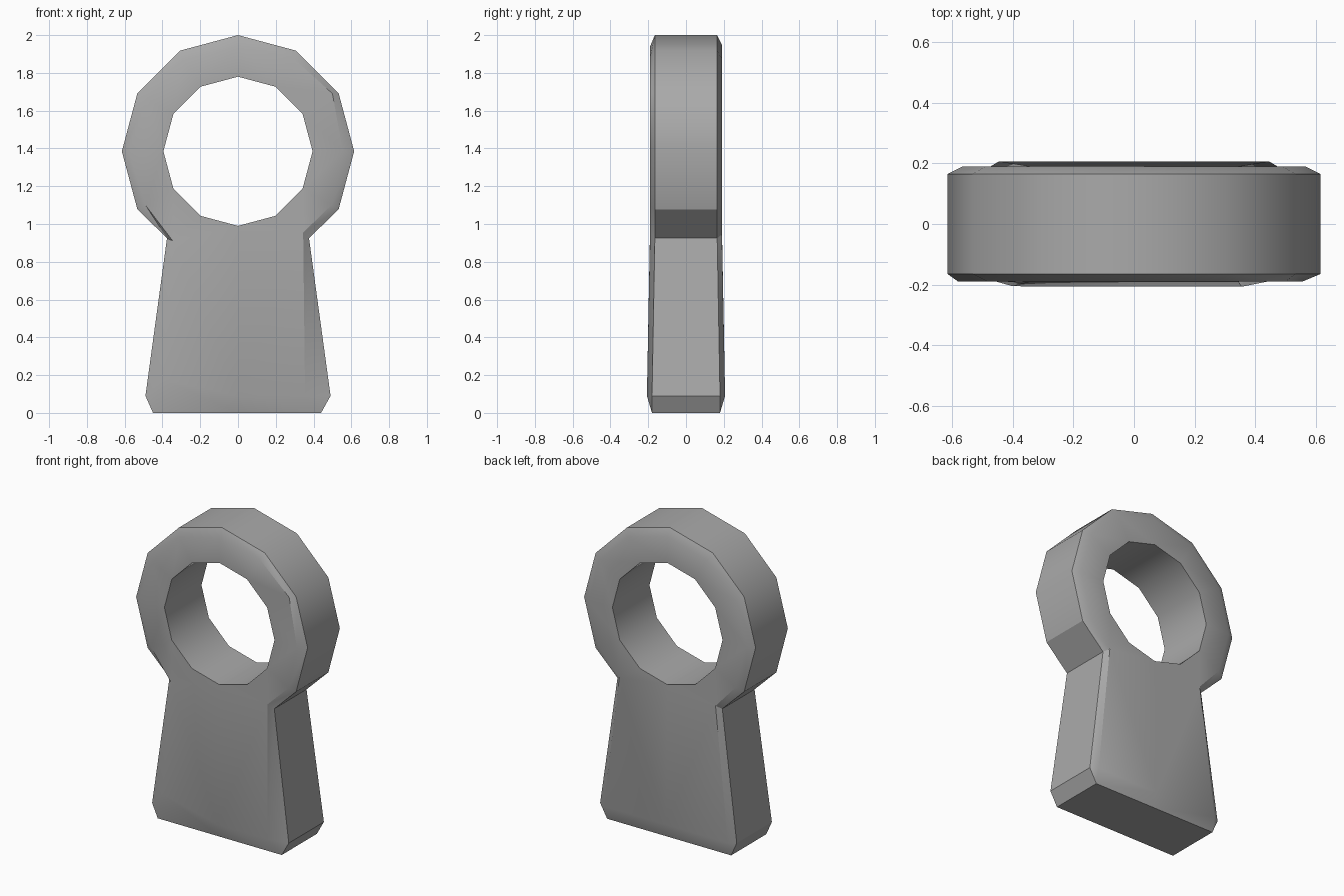
import bpy, bmesh, math

cube = bpy.data.objects.get("Cube")
if cube:
    bpy.data.objects.remove(cube, do_unlink=True)

RING_Z = 1.385


def arc(radius, degrees):
    return [(radius * math.cos(math.radians(a)), RING_Z + radius * math.sin(math.radians(a)))
            for a in degrees]


def rim_depth(z):
    return 0.165 + 0.015 * min(1, max(0, (0.925 - z) / 0.835))


def face_depth(z):
    return 0.19 + 0.017 * min(1, max(0, (0.96 - z) / 0.87))


# Outline of the eye and flared shank, clockwise from lower left of the eye
outer_ring = range(210, -31, -30)
rim = arc(0.615, outer_ring) + [
    (0.376, 0.925), (0.49, 0.09), (0.44, 0), (0, 0),
    (-0.45, 0), (-0.49, 0.09), (-0.376, 0.925)]

# Inner edge of the hand-cut chamfer on the front, with a chipped lower corner
front = [(-0.49, 1.10), (-0.58, RING_Z), (-0.48, 1.66), (-0.29, 1.87), (0, 1.94),
         (0.29, 1.88), (0.5, 1.69), (0.555, RING_Z), (0.495, 1.10),
         (0.345, 0.955), (0.355, 0.09), (0.355, 0.09), (0, 0.09),
         (-0.4, 0.18), (-0.4, 0.18), (-0.345, 0.91)]

# Regular chamfer on the back
back = arc(0.565, outer_ring) + [
    (0.345, 0.945), (0.445, 0.09), (0.445, 0.09), (0, 0.09),
    (-0.445, 0.09), (-0.445, 0.09), (-0.345, 0.945)]

hole = arc(0.395, range(0, 360, 30))

bm = bmesh.new()


def loop(points, depth, side):
    return [bm.verts.new((x, side * depth(z), z)) for x, z in points]


def bridge(a, b):
    for i in range(len(a)):
        j = (i + 1) % len(a)
        bm.faces.new((a[i], a[j], b[j], b[i]))


def chamfer(a, b):
    for i in range(len(a)):
        j = (i + 1) % len(a)
        bm.faces.new((a[i], a[j], b[j]))
        if b[i] is not b[j]:
            bm.faces.new((a[i], b[j], b[i]))


# Outer wall, hole wall and both chamfers
rims, holes = [], []
for side, inner in ((-1, front), (1, back)):
    rims.append(loop(rim, rim_depth, side))
    holes.append(loop(hole, face_depth, side))
    chamfer(rims[-1], loop(inner, face_depth, side))
bridge(*rims)
bridge(*holes)
bmesh.ops.remove_doubles(bm, verts=bm.verts[:], dist=0.0005)

# Large front and back faces around the hole
for side in (-1, 1):
    edges = [e for e in bm.edges if e.is_boundary and e.verts[0].co.y * side > 0]
    bmesh.ops.triangle_fill(bm, edges=edges, use_beauty=True, normal=(0, side, 0))
bmesh.ops.recalc_face_normals(bm, faces=bm.faces[:])

mesh = bpy.data.meshes.new("eyelet_lug")
bm.to_mesh(mesh)
bm.free()
lug = bpy.data.objects.new("eyelet_lug", mesh)
bpy.context.collection.objects.link(lug)

# Plain grey metal
grey = bpy.data.materials.new("plain_grey")
grey.use_nodes = True
colour = (0.4, 0.4, 0.4, 1)
grey.diffuse_color = colour
grey.node_tree.nodes["Principled BSDF"].inputs["Base Color"].default_value = colour
mesh.materials.append(grey)

bpy.context.view_layer.objects.active = lug
lug.select_set(True)
bpy.ops.object.shade_smooth_by_angle(angle=math.radians(30.5))
